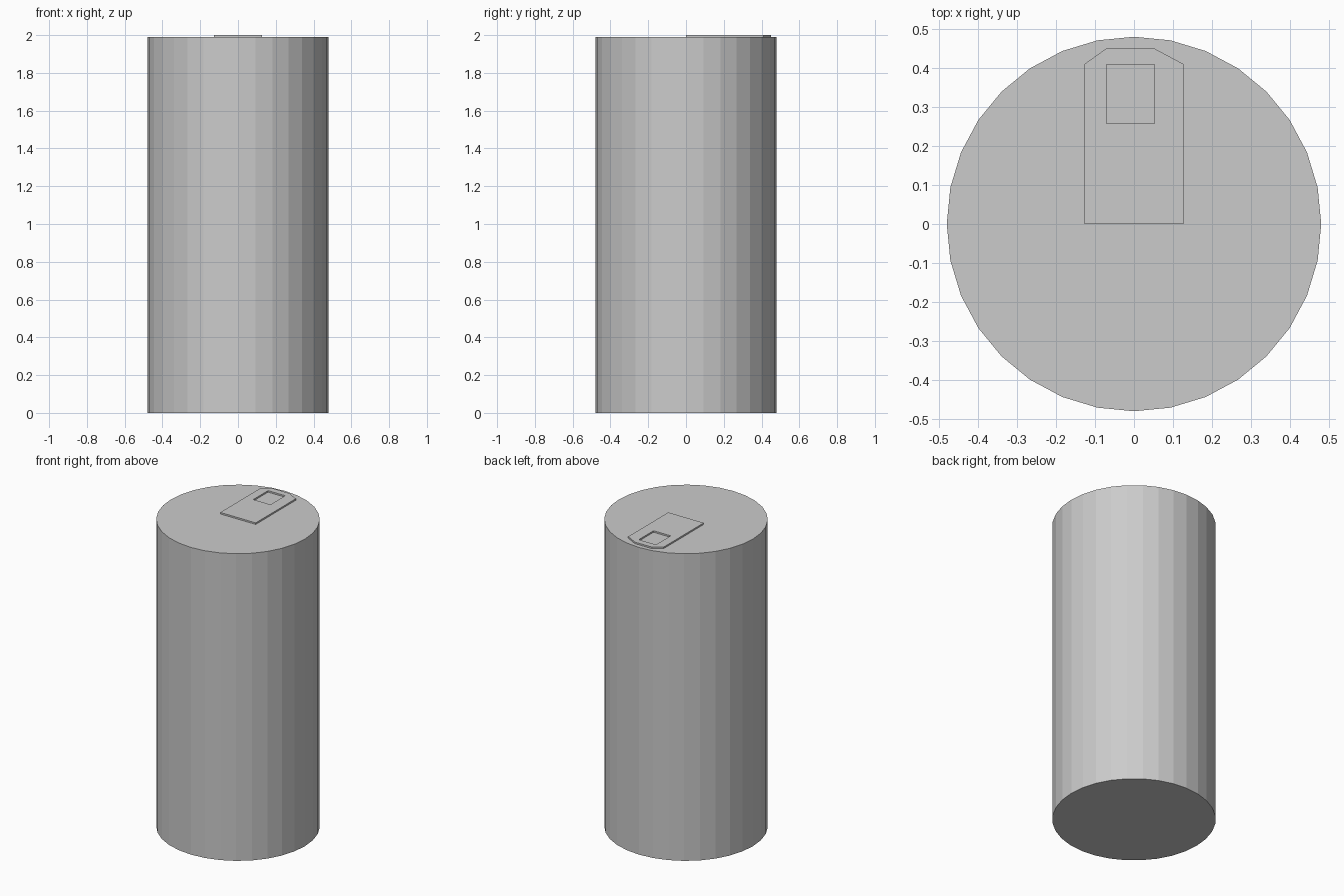
import bpy

if "Cube" in bpy.data.objects:
    bpy.data.objects.remove(bpy.data.objects["Cube"])

BODY_H = 1.99
TAB_T = 0.01

# Can body: 32-sided flat-shaded cylinder
bpy.ops.mesh.primitive_cylinder_add(vertices=32, radius=0.48, depth=BODY_H,
                                    location=(0, 0, BODY_H / 2))
bpy.context.object.name = "can_body"

# Pull tab: chamfered plate with a rectangular finger hole
outline = [(-0.127, 0), (0.127, 0), (0.127, 0.41), (0.052, 0.45),
           (-0.071, 0.45), (-0.127, 0.41)]
hole = [(-0.071, 0.258), (0.052, 0.258), (0.052, 0.409), (-0.071, 0.409)]

curve = bpy.data.curves.new("pull_tab", 'CURVE')
curve.dimensions = '2D'
curve.fill_mode = 'BOTH'
curve.extrude = TAB_T / 2
for loop in (outline, hole):
    spline = curve.splines.new('POLY')
    spline.points.add(len(loop) - 1)
    for point, (x, y) in zip(spline.points, loop):
        point.co = (x, y, 0, 1)
    spline.use_cyclic_u = True

tab = bpy.data.objects.new("pull_tab", curve)
tab.location.z = BODY_H + TAB_T / 2
bpy.context.collection.objects.link(tab)

# Turn the filled profile into a flat-shaded mesh
bpy.ops.object.select_all(action='DESELECT')
tab.select_set(True)
bpy.context.view_layer.objects.active = tab
bpy.ops.object.convert(target='MESH')
bpy.ops.object.shade_flat()
